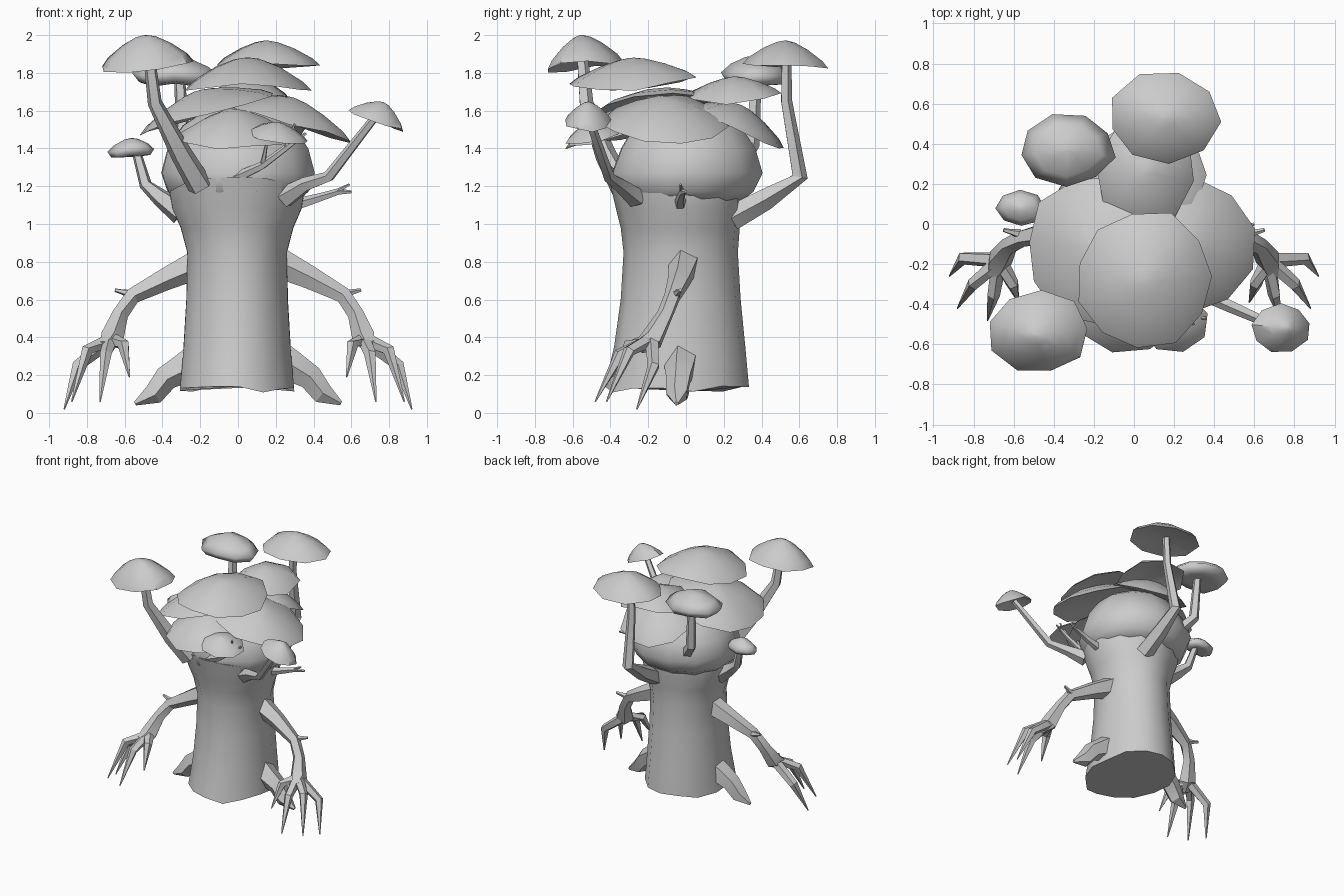
import bpy, bmesh, math, random
from mathutils import Vector

random.seed(4)
grey = bpy.data.materials.new("plain grey")
grey.diffuse_color = (0.6, 0.6, 0.6, 1)


def finish(name, bm, angle=50):
    bmesh.ops.recalc_face_normals(bm, faces=bm.faces)
    me = bpy.data.meshes.new(name)
    bm.to_mesh(me)
    bm.free()
    me.materials.append(grey)
    ob = bpy.data.objects.new(name, me)
    bpy.context.collection.objects.link(ob)
    bpy.ops.object.select_all(action='DESELECT')
    ob.select_set(True)
    bpy.context.view_layer.objects.active = ob
    bpy.ops.object.shade_smooth_by_angle(angle=math.radians(angle))
    return ob


def skin(bm, rings):
    """Join rings of points with quads, closing both ends."""
    vs = [[bm.verts.new(p) for p in r] for r in rings]
    n = len(vs[0])
    for a, b in zip(vs, vs[1:]):
        for i in range(n):
            j = (i + 1) % n
            bm.faces.new((a[i], a[j], b[j], b[i]))
    bm.faces.new(vs[0][::-1])
    bm.faces.new(vs[-1])


def tube(bm, pts, radii, sides=5):
    """Tapered limb through the points."""
    pts = [Vector(p) for p in pts]
    rings = []
    for i, p in enumerate(pts):
        d = (pts[min(i + 1, len(pts) - 1)] - pts[max(i - 1, 0)]).normalized()
        u = d.cross(Vector((0.3, 1, 0.1))).normalized()
        v = d.cross(u)
        rings.append([p + radii[i] * (u * math.cos(t) + v * math.sin(t))
                      for t in (2 * math.pi * k / sides for k in range(sides))])
    skin(bm, rings)


def limb(name, *paths, mirror=False):
    """One or more tubes; optionally a mirrored copy on the other side."""
    for s, side in ((1, "right_"), (-1, "left_"))[:2 if mirror else 1]:
        bm = bmesh.new()
        for pts, radii in paths:
            tube(bm, [(s * x, y, z) for x, y, z in pts], radii)
        finish((side if mirror else "") + name, bm, 30)


DOME = [(0.06, 0.25), (0.5, 0.2), (1, 0), (0.86, 0.28), (0.52, 0.68), (0.22, 0.93), (0.05, 1)]
LENS = [(0.06, 0.1), (0.5, 0.02), (0.84, 0.06), (1, 0.36), (0.72, 0.68), (0.3, 0.94), (0.05, 1)]


def cap(name, c, rx, ry, h, lean=(0, 0), sides=9, sag=0.0, prof=DOME):
    """Mushroom cap leaning outward; sag droops the rim to left and right."""
    q = Vector((0, 0, 1)).rotation_difference(Vector((*lean, 1)).normalized())
    wob = [random.uniform(0.95, 1.05) for _ in range(sides)]
    lift = [random.uniform(-0.1, 0.1) * h for _ in range(sides)]
    start = random.uniform(0, 1)
    rings = []
    for r, z in prof:
        ring = []
        for i in range(sides):
            t = start + 2 * math.pi * i / sides
            drop = sag * (r * math.cos(t)) ** 2
            p = Vector((rx * r * wob[i] * math.cos(t), ry * r * wob[i] * math.sin(t),
                        z * h + lift[i] * r - drop))
            ring.append(Vector(c) + q @ p)
        rings.append(ring)
    bm = bmesh.new()
    skin(bm, rings)
    finish(name, bm, 180 if prof is LENS else 45)


def body(name, rows, sides, wobble, ragged=0.0, front_rise=0.0):
    """Stack of oval rings: z, half width, y front, y back."""
    rings = []
    wob = [1 + random.uniform(-wobble, wobble) for _ in range(sides)]
    for k, (z, rx, y0, y1) in enumerate(rows):
        ring = []
        for i in range(sides):
            t = 2 * math.pi * (i + 0.5) / sides
            dz = random.uniform(-ragged, ragged) if k == 0 else 0
            if k == len(rows) - 1:
                dz = front_rise * max(0, -math.sin(t))
            ring.append((rx * wob[i] * math.cos(t),
                         (y0 + y1) / 2 + (y1 - y0) / 2 * wob[i] * math.sin(t), z + dz))
        rings.append(ring)
    bm = bmesh.new()
    skin(bm, rings)
    finish(name, bm)


# Trunk and the bulging crown above it
body("trunk", [(0.125, 0.31, -0.43, 0.34), (0.35, 0.29, -0.38, 0.32),
               (0.6, 0.275, -0.345, 0.295), (0.85, 0.27, -0.33, 0.28),
               (0.98, 0.305, -0.345, 0.29), (1.08, 0.35, -0.37, 0.305),
               (1.15, 0.365, -0.41, 0.31)], 14, 0.025, 0.02, 0.1)
body("crown", [(1.12, 0.32, -0.3, 0.3), (1.17, 0.38, -0.38, 0.37),
               (1.27, 0.415, -0.40, 0.42), (1.4, 0.38, -0.35, 0.38),
               (1.52, 0.3, -0.28, 0.3), (1.62, 0.15, -0.15, 0.18)], 12, 0.02)

# Broad shelf caps layered over the crown
cap("top_cap", (0.05, -0.28, 1.77), 0.34, 0.345, 0.11, (0, -0.07), 11, sag=0.065)
cap("left_cap", (-0.18, -0.13, 1.58), 0.38, 0.36, 0.13, (-0.3, 0), 11)
cap("right_cap", (0.25, -0.11, 1.535), 0.37, 0.35, 0.14, (0.28, 0), 11)
cap("front_cap", (-0.02, -0.34, 1.46), 0.31, 0.32, 0.15, (0, -0.22), 10)
cap("small_front_cap", (0.2, -0.49, 1.46), 0.17, 0.15, 0.08, (0.15, -0.2), 8)
cap("back_cap", (0.07, 0.24, 1.51), 0.28, 0.3, 0.13, (0.0, 0.4), 10)
cap("upper_back_cap", (0.06, 0.26, 1.69), 0.25, 0.26, 0.09, (0, -0.03), 8, sag=0.05)

# Stalked mushrooms
cap("tall_left_mushroom_cap", (-0.48, -0.54, 1.835), 0.25, 0.21, 0.165, (-0.06, -0.1))
limb("tall_left_mushroom_stalk",
     ([(-0.2, -0.34, 1.2), (-0.3, -0.43, 1.37), (-0.44, -0.53, 1.64), (-0.47, -0.55, 1.88)],
      [0.07, 0.06, 0.04, 0.032]))
cap("back_left_mushroom_cap", (-0.33, 0.37, 1.735), 0.235, 0.18, 0.155, prof=LENS)
limb("back_left_mushroom_stalk",
     ([(-0.18, 0.26, 1.28), (-0.29, 0.35, 1.42), (-0.31, 0.37, 1.79)], [0.05, 0.04, 0.03]))
cap("back_mushroom_cap", (0.15, 0.53, 1.835), 0.28, 0.23, 0.135)
limb("back_mushroom_stalk",
     ([(0.1, 0.24, 1.03), (0.1, 0.42, 1.13), (0.1, 0.6, 1.25), (0.12, 0.53, 1.65),
       (0.13, 0.53, 1.87)], [0.07, 0.06, 0.045, 0.032, 0.028]))
cap("right_mushroom_cap", (0.735, -0.52, 1.545), 0.155, 0.12, 0.105, (0.36, 0))
limb("right_mushroom_stalk",
     ([(0.25, -0.26, 1.14), (0.36, -0.35, 1.21), (0.48, -0.41, 1.25), (0.73, -0.52, 1.57)],
      [0.06, 0.04, 0.032, 0.022]))
cap("small_left_mushroom_cap", (-0.565, 0.08, 1.355), 0.125, 0.09, 0.1, sides=8, prof=LENS)
limb("small_left_mushroom_stalk",
     ([(-0.3, 0.0, 1.06), (-0.41, 0.01, 1.14), (-0.49, 0.04, 1.21), (-0.54, 0.07, 1.39)],
      [0.07, 0.05, 0.035, 0.025]))

# Bare twigs
limb("side_twig",
     ([(0.3, -0.03, 1.1), (0.42, -0.03, 1.135), (0.53, -0.02, 1.17), (0.6, 0.0, 1.17)],
      [0.035, 0.025, 0.018, 0.008]),
     ([(0.52, -0.02, 1.17), (0.59, -0.03, 1.21)], [0.014, 0.006]))
limb("front_twig",
     ([(-0.02, -0.36, 1.24), (0.13, -0.43, 1.31), (0.25, -0.46, 1.4), (0.36, -0.47, 1.48)],
      [0.03, 0.022, 0.018, 0.008]),
     ([(0.13, -0.43, 1.31), (0.15, -0.48, 1.42)], [0.016, 0.008]),
     ([(0.25, -0.46, 1.4), (0.3, -0.5, 1.53)], [0.014, 0.006]))

# Arms with four clawed fingers and an elbow knob
wrist = (0.67, -0.18, 0.39)
fingers = [[(0.605, -0.3, 0.36), (0.575, -0.39, 0.19)],
           [(0.70, -0.35, 0.31), (0.73, -0.48, 0.06)],
           [(0.8, -0.3, 0.33), (0.88, -0.42, 0.06)],
           [(0.85, -0.17, 0.25), (0.92, -0.26, 0.02)]]
limb("arm",
     ([(0.22, -0.01, 0.79), (0.38, -0.03, 0.715), (0.56, -0.07, 0.62), (0.625, -0.11, 0.52),
       wrist, (0.7, -0.25, 0.35)], [0.085, 0.065, 0.045, 0.045, 0.065, 0.04]),
     ([(0.57, -0.05, 0.63), (0.61, -0.04, 0.64), (0.65, -0.03, 0.65)], [0.025, 0.015, 0.01]),
     *[([wrist, a, b], [0.04, 0.033, 0.004]) for a, b in fingers], mirror=True)

# Root feet bending down from the base
limb("root",
     ([(0.22, -0.02, 0.29), (0.3, -0.03, 0.235), (0.385, -0.035, 0.185),
       (0.45, -0.045, 0.1), (0.545, -0.05, 0.05)], [0.09, 0.085, 0.07, 0.06, 0.012]),
     mirror=True)
